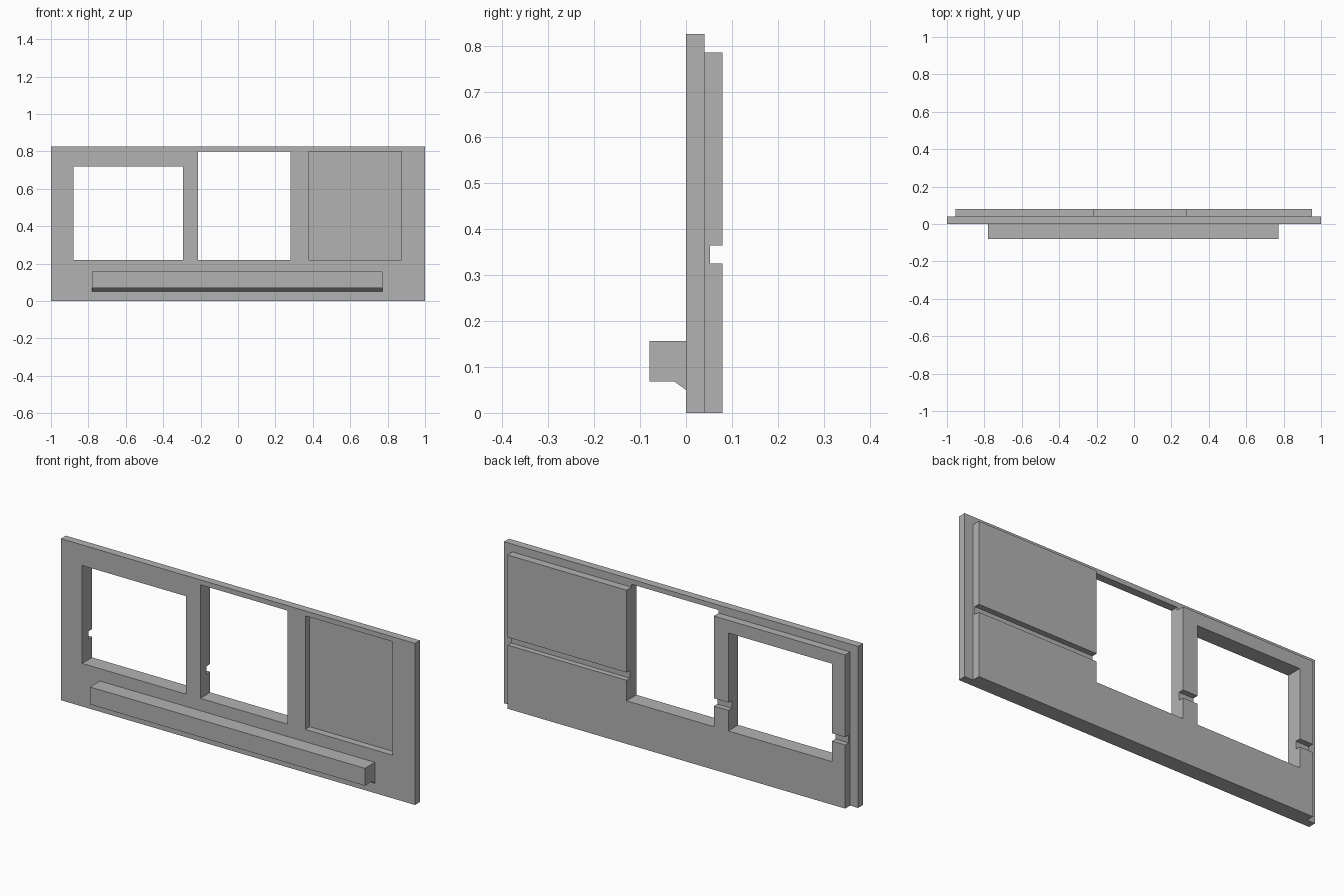
import bpy, bmesh

if "Cube" in bpy.data.objects:
    bpy.data.objects.remove(bpy.data.objects["Cube"])

grey = bpy.data.materials.new("plain_grey")
grey.diffuse_color = (0.45, 0.45, 0.45, 1)
grey.use_nodes = True
grey.node_tree.nodes["Principled BSDF"].inputs["Base Color"].default_value = grey.diffuse_color


def prism(name, profile, x0, x1):
    """Extrude a (y, z) profile along x."""
    bm = bmesh.new()
    face = bm.faces.new([bm.verts.new((x0, y, z)) for y, z in profile])
    new = bmesh.ops.extrude_face_region(bm, geom=[face])["geom"]
    verts = [v for v in new if isinstance(v, bmesh.types.BMVert)]
    bmesh.ops.translate(bm, verts=verts, vec=(x1 - x0, 0, 0))
    bmesh.ops.recalc_face_normals(bm, faces=bm.faces)
    mesh = bpy.data.meshes.new(name)
    bm.to_mesh(mesh)
    bm.free()
    mesh.materials.append(grey)
    ob = bpy.data.objects.new(name, mesh)
    bpy.context.collection.objects.link(ob)
    return ob


def box(name, x0, x1, y0, y1, z0, z1):
    return prism(name, [(y0, z0), (y1, z0), (y1, z1), (y0, z1)], x0, x1)


def combine(target, tool, operation):
    """Apply a boolean and drop the tool object."""
    mod = target.modifiers.new(operation.lower(), 'BOOLEAN')
    mod.object = tool
    mod.operation = operation
    mod.solver = 'EXACT'
    bpy.context.view_layer.objects.active = target
    bpy.ops.object.modifier_apply(modifier=mod.name)
    bpy.data.objects.remove(tool)


# Front sheet with the slightly smaller backing sheet fused behind it
wall = box("wall_panel", -1, 1, 0, 0.04, 0, 0.825)
combine(wall, box("backing", -0.955, 0.953, 0.02, 0.08, 0, 0.785), 'UNION')

# Window, doorway and shallow blind recess, then the long groove in the back
for name, x0, x1, y1, z1 in [("window_cut", -0.88, -0.295, 0.2, 0.72),
                             ("doorway_cut", -0.213, 0.28, 0.2, 0.80),
                             ("recess_cut", 0.38, 0.873, 0.036, 0.80)]:
    combine(wall, box(name, x0, x1, -0.1, y1, 0.22, z1), 'DIFFERENCE')
combine(wall, box("groove_cut", -1.1, 1.1, 0.052, 0.2, 0.325, 0.365), 'DIFFERENCE')

# Ledge along the front with a sloped underside at the wall
ledge = prism("front_ledge", [(-0.08, 0.068), (-0.025, 0.068), (0, 0.05),
                              (0.02, 0.05), (0.02, 0.157), (-0.08, 0.157)],
              -0.78, 0.773)
combine(wall, ledge, 'UNION')
